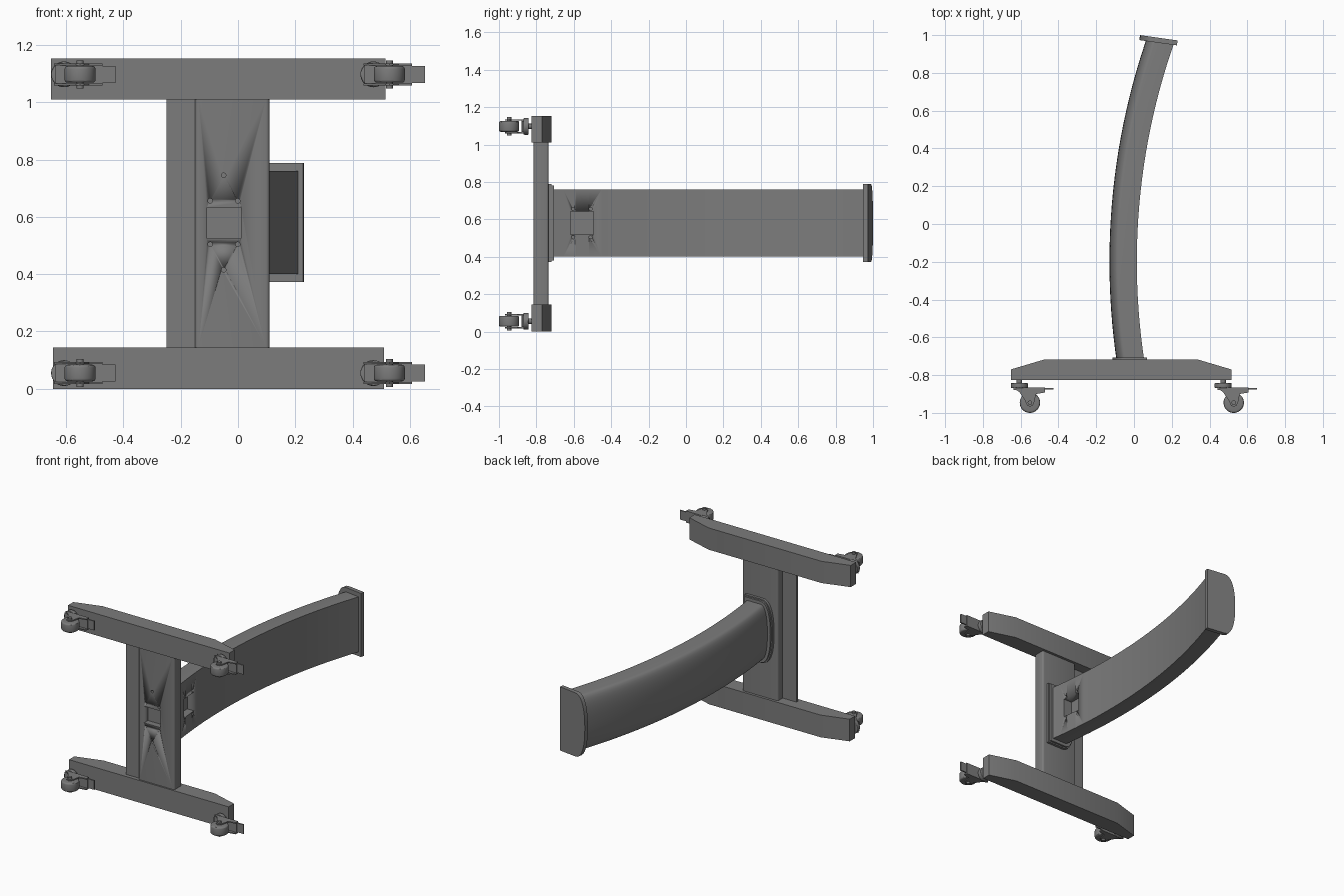
import bpy, bmesh
from math import sin, cos, pi, radians
from mathutils import Vector, Matrix

cube = bpy.data.objects.get("Cube")
if cube:
    bpy.data.objects.remove(cube, do_unlink=True)

grey = bpy.data.materials.new("painted_grey")
grey.use_nodes = True
GREY = (0.2, 0.2, 0.2, 1)
grey.diffuse_color = GREY
grey.node_tree.nodes["Principled BSDF"].inputs["Base Color"].default_value = GREY

MID_Z = 0.58             # height of the column's centre line
SIDE, BULGE, HALF = 0.095, 0.05, 0.18   # column section sizes


def finish(name, bm, smooth=True):
    bmesh.ops.recalc_face_normals(bm, faces=bm.faces)
    mesh = bpy.data.meshes.new(name)
    bm.to_mesh(mesh)
    bm.free()
    mesh.materials.append(grey)
    ob = bpy.data.objects.new(name, mesh)
    bpy.context.collection.objects.link(ob)
    if smooth:
        bpy.ops.object.select_all(action='DESELECT')
        ob.select_set(True)
        bpy.context.view_layer.objects.active = ob
        bpy.ops.object.shade_smooth_by_angle(angle=radians(30))
    return ob


def prism_bm(points, depth):
    """Extrude a closed 3D outline along the depth vector."""
    bm = bmesh.new()
    face = bm.faces.new([bm.verts.new(p) for p in points])
    new = bmesh.ops.extrude_face_region(bm, geom=[face])["geom"]
    bmesh.ops.translate(bm, vec=depth, verts=[v for v in new if isinstance(v, bmesh.types.BMVert)])
    return bm


def plate(name, outline, z0, z1):
    """Outline in x and y, extruded in z."""
    return finish(name, prism_bm([(x, y, z0) for x, y in outline], Vector((0, 0, z1 - z0))))


def box_bm(x, y, z):
    pts = [(x[0], y[0], z[0]), (x[1], y[0], z[0]), (x[1], y[1], z[0]), (x[0], y[1], z[0])]
    return prism_bm(pts, Vector((0, 0, z[1] - z[0])))


def cylinder(name, centre, radius, length, axis, sides=32, bevel=0.0):
    bm = bmesh.new()
    bmesh.ops.create_cone(bm, cap_ends=True, segments=sides, radius1=radius,
                          radius2=radius, depth=length)
    if bevel:
        rims = [e for e in bm.edges if abs(e.verts[0].co.z - e.verts[1].co.z) < 1e-5]
        bmesh.ops.bevel(bm, geom=rims, offset=bevel, segments=3, affect='EDGES', profile=0.5)
    turn = {'x': Matrix.Rotation(pi / 2, 4, 'Y'), 'y': Matrix.Rotation(pi / 2, 4, 'X'),
            'z': Matrix.Identity(4)}[axis]
    bm.transform(Matrix.Translation(centre) @ turn)
    return finish(name, bm)


def d_section(grow=0.0):
    """D-shaped section: flat at u = 0, bulging towards negative u."""
    w = HALF + grow
    pts = [(grow, w)]
    for i in range(19):
        t = pi / 2 - pi * i / 18
        s = abs(sin(t)) ** 0.85 * (1 if t > 0 else -1)
        pts.append((-SIDE - (BULGE + grow) * abs(cos(t)) ** 0.85, w * s))
    return pts + [(grow, -w)]


def d_plate(name, grow, x0, y0, y1, tilt=0.0):
    bm = prism_bm([(x0 + u, y0, MID_Z + w) for u, w in d_section(grow)], Vector((0, y1 - y0, 0)))
    bm.transform(Matrix.Rotation(tilt, 4, 'Z'))
    return finish(name, bm)


def cut(target, cutters):
    """Subtract each cutter from the target, then discard it."""
    for c in cutters:
        c.hide_render = True
        bpy.context.view_layer.objects.active = target
        mod = target.modifiers.new("opening", 'BOOLEAN')
        mod.operation, mod.solver, mod.object = 'DIFFERENCE', 'EXACT', c
        bpy.ops.object.modifier_apply(modifier=mod.name)
        bpy.data.objects.remove(c, do_unlink=True)


# Feet: long bars with sloped ends
for name, z0, z1, xa, xb in (("lower_foot", 0, 0.145, -0.645, 0.51),
                             ("upper_foot", 1.01, 1.152, -0.652, 0.515)):
    plate(name, [(xa, -0.825), (xb, -0.825), (xb, -0.77), (xb - 0.175, -0.718),
                 (xa + 0.175, -0.718), (xa, -0.77)], z0, z1)

# Crossbeam: rounded tube with a thin side panel
bm = box_bm((-0.15, 0.11), (-0.815, -0.735), (0.145, 1.01))
long_edges = [e for e in bm.edges if abs(e.verts[0].co.z - e.verts[1].co.z) > 0.5]
bmesh.ops.bevel(bm, geom=long_edges, offset=0.012, segments=4, affect='EDGES', profile=0.5)
beam = finish("crossbeam", bm)
finish("crossbeam_side_panel", box_bm((-0.25, -0.148), (-0.80, -0.785), (0.145, 1.01)))

# Square opening and screw holes in the crossbeam
HOLE = 0.008
tools = [finish("beam_opening_cutter", box_bm((-0.109, 0.011), (-0.85, -0.775), (0.525, 0.633)))]
spots = [(-0.05, MID_Z + s * 0.165) for s in (-1, 1)]
spots += [(-0.049 + sx * 0.048, MID_Z + sz * 0.076) for sx in (-1, 1) for sz in (-1, 1)]
for x, z in spots:
    tools.append(cylinder("beam_hole_cutter", (x, -0.81, z), HOLE, 0.07, 'y', 16))
cut(beam, tools)

# Curved column: D section swept on an arc, trimmed at both ends
RADIUS, ARC_Y, FLAT_X, STEPS, TILT = 3.5, -0.2, 0.015, 28, 0.14
bm = bmesh.new()
rings = []
for i in range(STEPS + 1):
    a = -0.17 + 0.55 * i / STEPS
    rings.append([bm.verts.new((FLAT_X + RADIUS - (RADIUS - u) * cos(a),
                                ARC_Y + (RADIUS - u) * sin(a), MID_Z + w))
                  for u, w in d_section()])
for r0, r1 in zip(rings, rings[1:]):
    n = len(r0)
    for k in range(n):
        bm.faces.new((r0[k], r0[(k + 1) % n], r1[(k + 1) % n], r1[k]))
top_normal = Vector((sin(TILT), cos(TILT), 0))
for co, no in ((top_normal * 0.97, top_normal), (Vector((0, -0.72, 0)), Vector((0, -1, 0)))):
    bmesh.ops.bisect_plane(bm, geom=bm.verts[:] + bm.edges[:] + bm.faces[:],
                           plane_co=co, plane_no=no, clear_outer=True)
    bmesh.ops.holes_fill(bm, edges=[e for e in bm.edges if e.is_boundary and
                                    all(abs((v.co - co).dot(no)) < 1e-4 for v in e.verts)])
column = finish("curved_column", bm)

# Square opening and screw holes in the column's flat side
tools = [finish("column_opening_cutter", box_bm((-0.02, 0.1), (-0.617, -0.495), (0.518, 0.641)))]
for y in (-0.603, -0.51):
    for s in (-1, 1):
        tools.append(cylinder("column_hole_cutter", (0.03, y, MID_Z + s * 0.076), HOLE, 0.08, 'x', 16))
cut(column, tools)

# Plates closing the column's ends
d_plate("column_base_flange", 0.028, 0.05, -0.736, -0.718)
d_plate("column_base_collar", 0.02, 0.05, -0.718, -0.706)
d_plate("column_top_cap", 0.028, 0.065, 0.968, 0.9945, -TILT)


# Casters with fork, wheel and brake lever
def caster(tag, x, z):
    axle = (x + 0.056, -0.946, z)
    cylinder(tag + "_stem", (x, -0.833, z), 0.014, 0.03, 'y', 20)
    cylinder(tag + "_swivel", (x, -0.855, z), 0.045, 0.026, 'y', bevel=0.004)
    finish(tag + "_fork_top", box_bm((x - 0.03, x + 0.135), (-0.88, -0.866), (z - 0.032, z + 0.032)))
    side = [(-0.035, -0.866), (0.135, -0.866), (0.135, -0.892), (0.088, -0.9), (0.078, -0.948),
            (0.07, -0.962), (0.056, -0.967), (0.042, -0.962), (0.03, -0.935), (0.0, -0.89)]
    for s, word in ((-1, "lower"), (1, "upper")):
        za, zb = sorted((z + s * 0.031, z + s * 0.038))
        plate(tag + "_fork_" + word, [(x + a, b) for a, b in side], za, zb)
    cylinder(tag + "_wheel", axle, 0.054, 0.058, 'z', 40, 0.01)
    cylinder(tag + "_axle", axle, 0.012, 0.098, 'z', 16)
    finish(tag + "_brake_lever", box_bm((x + 0.06, x + 0.18), (-0.876, -0.867), (z - 0.03, z + 0.03)))


for row, z in (("lower", 0.055), ("upper", 1.097)):
    for end, x in (("right", -0.607), ("left", 0.472)):
        caster(row + "_" + end + "_caster", x, z)
